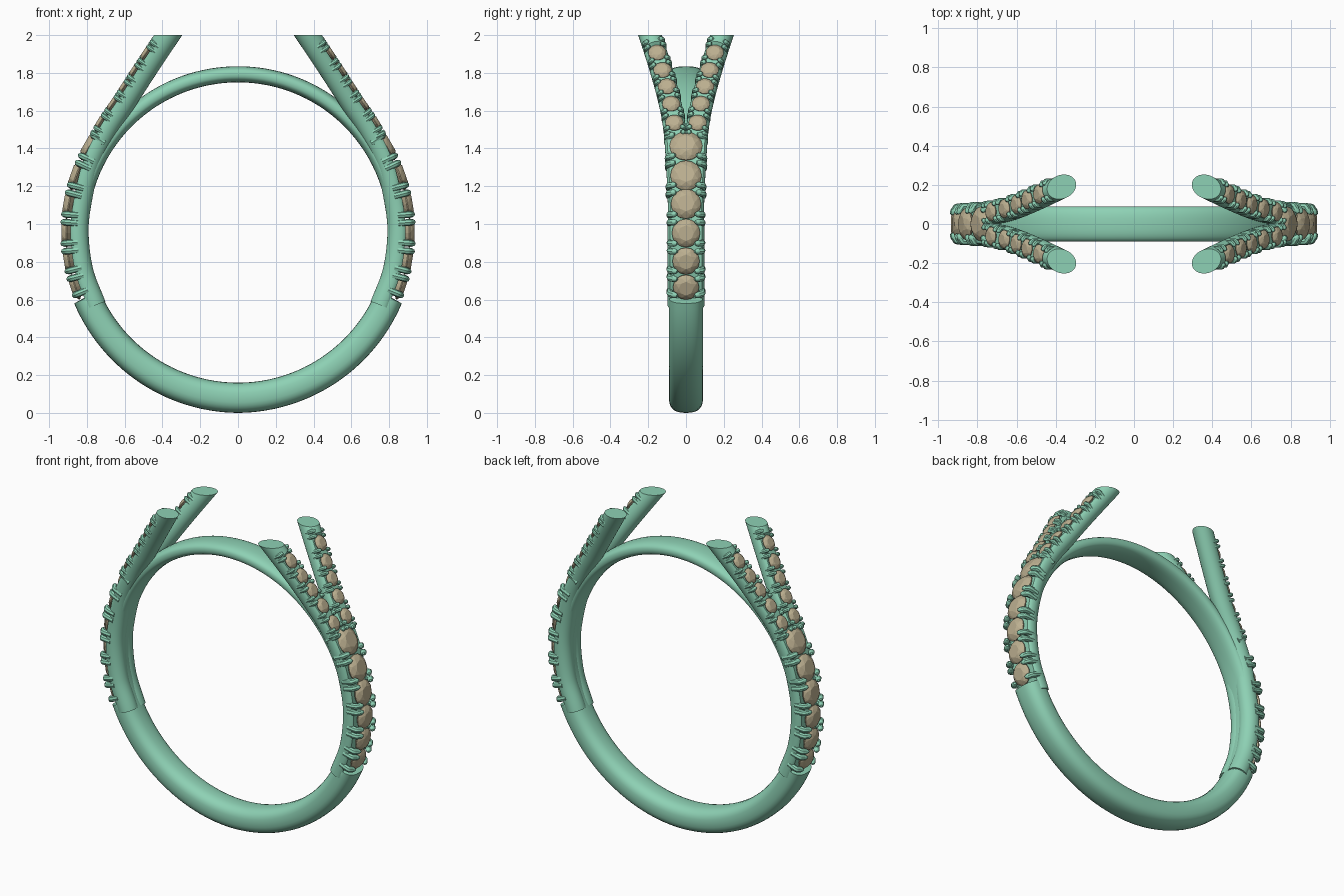
import bpy, bmesh
from math import sin, cos, pi, radians
from mathutils import Vector, Matrix

if "Cube" in bpy.data.objects:
    bpy.data.objects.remove(bpy.data.objects["Cube"])

CZ, R_IN = 0.955, 0.795          # finger hole centre height and radius


def material(name, rgb):
    m = bpy.data.materials.new(name)
    m.diffuse_color = (*rgb, 1)
    m.use_nodes = True
    m.node_tree.nodes["Principled BSDF"].inputs["Base Color"].default_value = m.diffuse_color
    return m


METAL = material("green_metal", (0.27, 0.64, 0.46))
STONE = material("tan_stone", (0.50, 0.43, 0.28))


def finish(bm, name, mat, smooth=True, mirror=(True, False), merge=False):
    bmesh.ops.recalc_face_normals(bm, faces=bm.faces[:])
    me = bpy.data.meshes.new(name)
    bm.to_mesh(me)
    bm.free()
    ob = bpy.data.objects.new(name, me)
    bpy.context.collection.objects.link(ob)
    me.materials.append(mat)
    if smooth:
        bpy.ops.object.select_all(action='DESELECT')
        ob.select_set(True)
        bpy.context.view_layer.objects.active = ob
        bpy.ops.object.shade_smooth_by_angle(angle=radians(40))
    mod = ob.modifiers.new("mirror", 'MIRROR')
    mod.use_axis = (mirror[0], mirror[1], False)
    mod.use_mirror_merge = merge
    return ob


def ring_point(deg, r, y=0.0):
    a = radians(deg)
    return Vector((r * cos(a), y, CZ + r * sin(a)))


def frame(p, t):
    """Matrix at p: x = sideways, y = along the path, z = outward."""
    t = t.normalized()
    n = Vector((0, 1, 0)).cross(t).normalized()
    b = t.cross(n)
    return Matrix(((b.x, t.x, n.x, p.x), (b.y, t.y, n.y, p.y),
                   (b.z, t.z, n.z, p.z), (0, 0, 0, 1)))


def ring_frame(deg, r, y=0.0):
    a = radians(deg)
    return frame(ring_point(deg, r, y), Vector((-sin(a), 0, cos(a))))


def spline(pts, n):
    """Smooth path through the points."""
    q = [2 * pts[0] - pts[1]] + pts + [2 * pts[-1] - pts[-2]]
    out = []
    for i in range(1, len(q) - 2):
        a, b, c, d = q[i - 1:i + 3]
        for k in range(n):
            t = k / n
            out.append(0.5 * (2 * b + (c - a) * t + (2 * a - 5 * b + 4 * c - d) * t * t
                              + (3 * b - a - 3 * c + d) * t ** 3))
    return out + [pts[-1]]


def loft(bm, rings, cap=True):
    loops = [[bm.verts.new(p) for p in ring] for ring in rings]
    n = len(loops[0])
    for u, v in zip(loops, loops[1:]):
        for i in range(n):
            j = (i + 1) % n
            bm.faces.new((u[i], u[j], v[j], v[i]))
    if cap:
        bm.faces.new(loops[0])
        bm.faces.new(loops[-1])


def section(m, w, h, power=1.0, clamp=9.0, n=28):
    f = lambda v: abs(v) ** power * (1 if v >= 0 else -1)
    return [m @ Vector((w * f(cos(2 * pi * i / n)), 0, min(h * f(sin(2 * pi * i / n)), clamp)))
            for i in range(n)]


# Band: thick plain lower part, thinner under the stones and across the top
bm = bmesh.new()
STEP = -23.4
angles = [-90 + (STEP + 90) * i / 28 for i in range(29)] + [STEP + 0.4 + (89.6 - STEP) * i / 46 for i in range(47)]
angles[-1] = 90
rings = []
for a in angles:
    outer = 0.945 + 0.01 * (STEP - a) / (90 + STEP) if a <= STEP else 0.88
    rings.append(section(ring_frame(a, (R_IN + outer) / 2), 0.09, (outer - R_IN) / 2, 0.78))
loft(bm, rings, cap=False)
finish(bm, "ring_band", METAL, merge=True)

# Shoulder rail: runs along the ring, then splits away and rises to the flat tip
path = spline([ring_point(a, 0.853, 0.037) for a in (-27, -14, 0, 12)] +
              [Vector(p) for p in ((0.785, 0.047, 1.33), (0.70, 0.06, 1.5), (0.60, 0.087, 1.65),
                                   (0.49, 0.133, 1.82), (0.37, 0.19, 2.0), (0.31, 0.22, 2.09))], 12)
frames = [frame(p, path[min(i + 1, len(path) - 1)] - path[max(i - 1, 0)]) for i, p in enumerate(path)]
bm = bmesh.new()
loft(bm, [section(m, 0.06, 0.062, clamp=0.034 if m.translation.z < 1.915 else 9) for m in frames])
bmesh.ops.bisect_plane(bm, geom=bm.verts[:] + bm.edges[:] + bm.faces[:], plane_co=(0, 0, 2),
                       plane_no=(0, 0, 1), clear_outer=True)
bmesh.ops.edgenet_fill(bm, edges=[e for e in bm.edges if e.is_boundary])
finish(bm, "shoulder_rail", METAL, mirror=(True, True))


def at_height(z):
    return min(frames, key=lambda m: abs(m.translation.z - z))


def add_gem(bm, m, r):
    """Round brilliant cut: table, crown, girdle and point."""
    pts = [Vector((0, 0, -0.75 * r))]
    for n, rad, h, off in ((8, 0.55, 0.36, 0), (8, 0.82, 0.22, 0.5), (16, 1, 0.03, 0), (16, 1, -0.04, 0)):
        for i in range(n):
            a = 2 * pi * (i + off) / n
            pts.append(Vector((rad * r * cos(a), rad * r * sin(a), h * r)))
    vs = [bm.verts.new(m @ p) for p in pts]
    bmesh.ops.convex_hull(bm, input=vs)


def add_prong(bm, m, along, base, tip, r):
    """Bent finger with a rounded end; base and tip are (sideways, outward)."""
    b = Vector((base[0], along, base[1]))
    t = Vector((tip[0], along, tip[1]))
    mid = Vector((base[0], along, base[1] * 0.35 + tip[1] * 0.65))
    pts = [b, mid, b.lerp(t, 0.5).lerp(Vector((base[0], along, tip[1])), 0.5), t]
    pts = spline(pts, 3)
    rings = []
    for i, p in enumerate(pts):
        d = (pts[min(i + 1, len(pts) - 1)] - pts[max(i - 1, 0)]).normalized()
        side = d.cross(Vector((0, 1, 0)))
        k = r * (1, 0.85, 0.4)[max(0, i - len(pts) + 3)]
        rings.append([m @ (p + k * (cos(pi * j / 4) * side + sin(pi * j / 4) * Vector((0, 1, 0))))
                      for j in range(8)])
    loft(bm, rings)


# Large stones on the shoulders
gems = ((30.3, 0.087), (19.4, 0.083), (9.6, 0.08), (-0.2, 0.075), (-9.6, 0.072), (-18.6, 0.069))
bm = bmesh.new()
for a, r in gems:
    add_gem(bm, ring_frame(a, 0.908), r)
finish(bm, "shoulder_stones", STONE, smooth=False)

# Paired prongs between the large stones
bm = bmesh.new()
for a in (35.2, 24.8, 14.5, 4.7, -4.9, -14.1, -22.3):
    m = ring_frame(a, 0.9)
    w = 0.084 + 0.014 * max(0, a) / 35
    for s in ((-1,) if a > 35 else (1,) if a < -22 else (-1, 1)):
        add_prong(bm, m, s * 0.021, (w, -0.05), (w - 0.037, 0.036), 0.018)
finish(bm, "shoulder_prongs", METAL, mirror=(True, True))

# Small stones and their prongs on the split arms
heights = (1.515, 1.61, 1.705, 1.797, 1.888)
bm = bmesh.new()
for z in heights:
    add_gem(bm, at_height(z) @ Matrix.Translation((0, 0, 0.045)), 0.048)
finish(bm, "arm_stones", STONE, smooth=False, mirror=(True, True))

bm = bmesh.new()
for z in [h - 0.047 for h in heights] + [heights[-1] + 0.044]:
    for side in (-1, 1):
        for s in (-1, 1):
            add_prong(bm, at_height(z), s * 0.016, (side * 0.049, 0.005), (side * 0.029, 0.06), 0.013)
finish(bm, "arm_prongs", METAL, mirror=(True, True))
